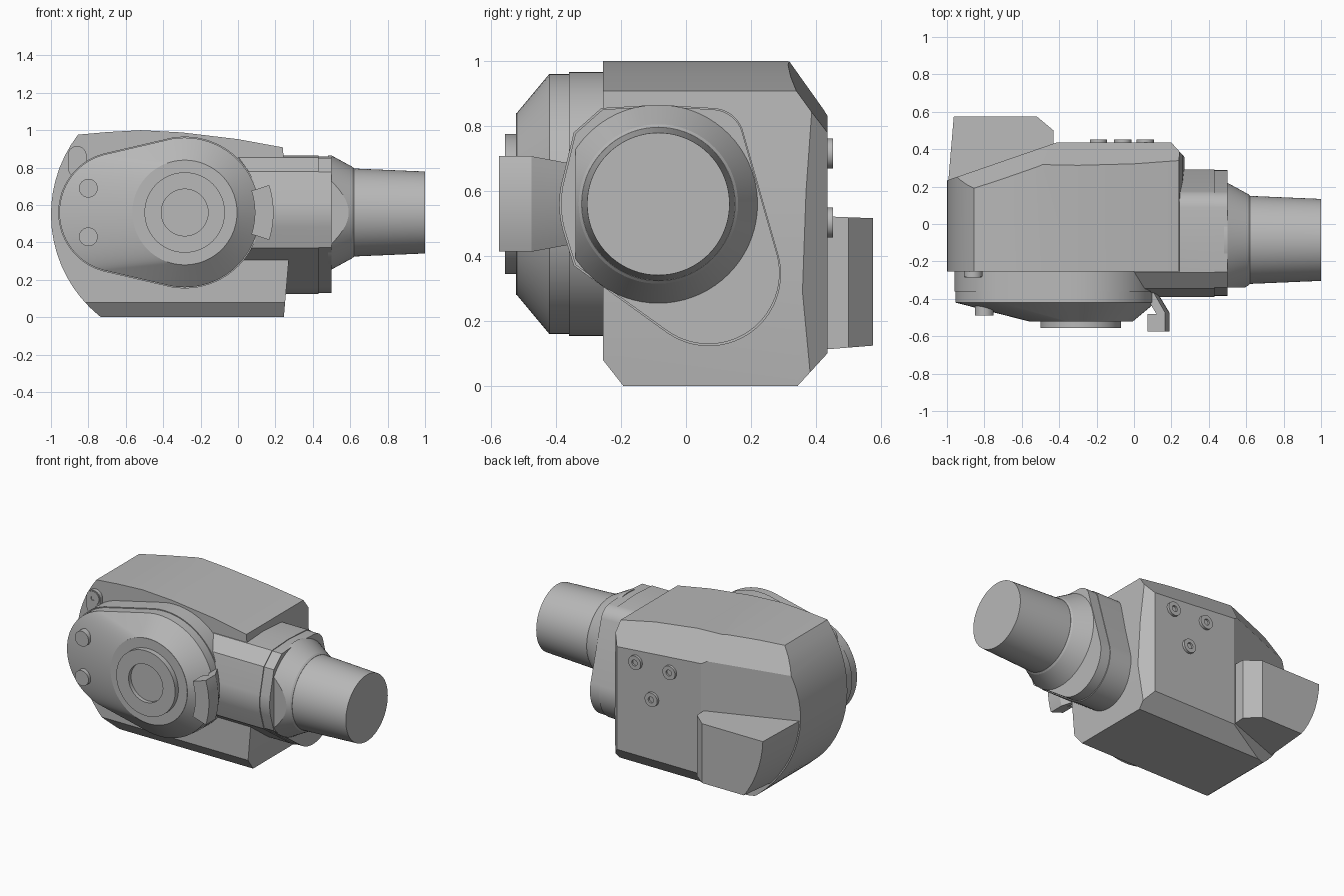
import bpy
import bmesh
from math import sin, cos, pi, radians
from mathutils import Vector

old = bpy.data.objects.get("Cube")
if old:
    bpy.data.objects.remove(old, do_unlink=True)

GREY = (0.48, 0.48, 0.48, 1)
paint = bpy.data.materials.new("plain grey")
paint.use_nodes = True
paint.diffuse_color = GREY
paint.node_tree.nodes["Principled BSDF"].inputs["Base Color"].default_value = GREY

SEG = 72
HUB_X, HUB_Z = -0.285, 0.56      # centre of the front hub
PIPE_Y = -0.085                  # axis of the side pipe


def along_y(points, y):
    return [(a, y, b) for a, b in points]


def along_x(points, x):
    return [(x, a, b) for a, b in points]


def hull(circles, grow=0.0, seg=SEG):
    """Outline wrapped around circles (centre a, centre b, radius)."""
    out = []
    for i in range(seg):
        c, s = cos(2 * pi * i / seg), sin(2 * pi * i / seg)
        a, b, r = max(circles, key=lambda k: k[0] * c + k[1] * s + k[2])
        out.append((a + (r + grow) * c, b + (r + grow) * s))
    return out


def loft(name, loops, cuts=()):
    """Skin a row of loops, cap both ends, slice with (point, normal) planes."""
    bm = bmesh.new()
    rings = [[bm.verts.new(p) for p in loop] for loop in loops]
    n = len(rings[0])
    for r0, r1 in zip(rings, rings[1:]):
        for i in range(n):
            j = (i + 1) % n
            bm.faces.new((r0[i], r0[j], r1[j], r1[i]))
    bm.faces.new(rings[0])
    bm.faces.new(rings[-1])
    bmesh.ops.remove_doubles(bm, verts=bm.verts, dist=1e-5)
    for point, normal in cuts:
        bmesh.ops.bisect_plane(bm, geom=bm.verts[:] + bm.edges[:] + bm.faces[:],
                               plane_co=point, plane_no=normal, clear_outer=True)
        rim = [e for e in bm.edges if e.is_boundary]
        bmesh.ops.holes_fill(bm, edges=rim, sides=0)
    bmesh.ops.recalc_face_normals(bm, faces=bm.faces)
    mesh = bpy.data.meshes.new(name)
    bm.to_mesh(mesh)
    bm.free()
    mesh.materials.append(paint)
    ob = bpy.data.objects.new(name, mesh)
    bpy.context.collection.objects.link(ob)
    bpy.ops.object.select_all(action="DESELECT")
    ob.select_set(True)
    bpy.context.view_layer.objects.active = ob
    bpy.ops.object.shade_smooth_by_angle(angle=radians(12))
    return ob


def turned_y(name, x, z, steps, seg=32):
    """Round part on a y axis; steps are (radius, y)."""
    return loft(name, [along_y(hull([(x, z, r)], seg=seg), y) for r, y in steps])


def plane(p, q, r, outward):
    """Cutting plane through three points, facing roughly outward."""
    p, q, r = Vector(p), Vector(q), Vector(r)
    n = (q - p).cross(r - p).normalized()
    return p, n if n.dot(Vector(outward)) > 0 else -n


# Housing side outline: rounded left end, gently sloping top
arc = [radians(-50.5 + 88 * i / 16) for i in range(17)]
profile = [(-0.3 - 0.7 * cos(t), 0.55 + 0.7 * sin(t)) for t in arc]
profile += [(-0.7, 0.99), (-0.52, 1.0), (-0.3, 0.988), (0, 0.952), (0.24, 0.908),
            (0.26, 0.6), (0.27, 0.29), (0.245, 0.0), (-0.73, 0.0)]

# Main housing with chamfered edges
loft("main_housing", [along_y(profile, -0.255), along_y(profile, 0.435)], [
    ((-0.98, 0.24, 0), (-0.19, 0.55, 0)),
    ((0.2, 0.435, 0), (0.055, 0.05, 0)),
    ((0, -0.2, 0.01), (0, -0.07, -0.055)),
    ((0, 0.425, 0.09), (0, 0.06, -0.055)),
    plane((-0.45, 0.325, 0.985), (0.24, 0.345, 0.9), (0.24, 0.425, 0.79), (0, 1, 1)),
    plane((-0.86, 0.19, 0.975), (-0.48, 0.32, 1.0), (-0.43, 0.425, 0.86), (0, 1, 1)),
])

# Raised block on the rear, following the rounded end
tapered = [(a * 0.965, b) for a, b in profile]
loft("rear_block", [along_y(profile, 0.15), along_y(tapered, 0.575)], [
    ((0, 0.43, 0.522), (0, 0.04, 1)),
    ((0, 0.43, 0.113), (0, 0.08, -1)),
    ((-0.43, 0, 0), (1, 0, 0)),
    ((-0.52, 0.575, 0), (0.075, 0.09, 0)),
])

# Front cover: an egg-shaped rim lofted down to a round face
egg = [(HUB_X, HUB_Z, 0.4), (-0.635, HUB_Z, 0.32)]
loft("cover_base", [along_y(hull(egg, 0.006), y) for y in (-0.25, -0.36)])
loft("front_cover", [along_y(hull(egg), -0.35), along_y(hull(egg), -0.42),
                     along_y(hull([(HUB_X, HUB_Z, 0.28)]), -0.52)])
turned_y("hub_face", HUB_X, HUB_Z, [(0.28, -0.51), (0.28, -0.522)], SEG)
turned_y("hub_ring", HUB_X, HUB_Z, [(0.215, -0.515), (0.215, -0.556),
                                    (0.125, -0.556), (0.125, -0.53)], SEG)
for label, z in (("upper", 0.69), ("lower", 0.43)):
    turned_y(label + "_cover_pin", -0.8, z, [(0.05, -0.4), (0.05, -0.488)])

# Small screw boss at the upper left of the front
lug = [(-0.86, 0.865, 0.05), (-0.86, 0.8, 0.05)]
loft("screw_lug", [along_y(hull(lug), -0.24), along_y(hull(lug), -0.28)])
turned_y("lug_screw", -0.86, 0.865, [(0.045, -0.275), (0.045, -0.286),
                                     (0.015, -0.286), (0.015, -0.281)])

# Curved lever wrapped around the hub; section is (radius, y)
section = [(0.36, -0.35), (0.4, -0.35), (0.475, -0.475), (0.475, -0.575),
           (0.375, -0.575), (0.375, -0.48), (0.425, -0.48), (0.375, -0.4)]
sweep = [radians(-18 + 3 * i) for i in range(13)]
loft("hub_lever", [[(HUB_X + r * cos(t), y, HUB_Z + r * sin(t)) for r, y in section]
                   for t in sweep])

# Side neck: pear-shaped section running out to the right
pear = [(0.07, 0.345, 0.222), (0.08, 0.755, 0.1), (PIPE_Y, HUB_Z, 0.305),
        (-0.345, 0.78, 0), (-0.345, 0.37, 0), (-0.26, 0.855, 0)]
inner = [(a * 0.985, HUB_Z + (b - HUB_Z) * 0.985) for a, b in hull(pear)]
loft("side_neck", [along_x(hull(pear), -0.02), along_x(hull(pear), 0.43)],
     [((0, -0.255, 0), (-0.095, -0.06, 0))])
loft("neck_flange", [along_x(inner, 0.4), along_x(inner, 0.5)])

# Conical collar, flattened at the front, and the pipe
steps = [(0.48, 0.305), (0.5, 0.305), (0.61, 0.245), (0.62, 0.236)]
loft("pipe_collar", [along_x(hull([(PIPE_Y, HUB_Z, r)]), x) for x, r in steps],
     [((0, -0.34, 0), (0, -1, 0))])
loft("side_pipe", [along_x(hull([(PIPE_Y, HUB_Z, r)]), x)
                   for x, r in ((0.6, 0.236), (1.0, 0.219))])

# Rear socket screws
for i, (x, z) in enumerate(((0.06, 0.715), (-0.19, 0.715), (-0.06, 0.503))):
    turned_y("rear_screw_%d" % (i + 1), x, z, [(0.046, 0.42), (0.046, 0.452),
                                               (0.02, 0.452), (0.02, 0.44)])
